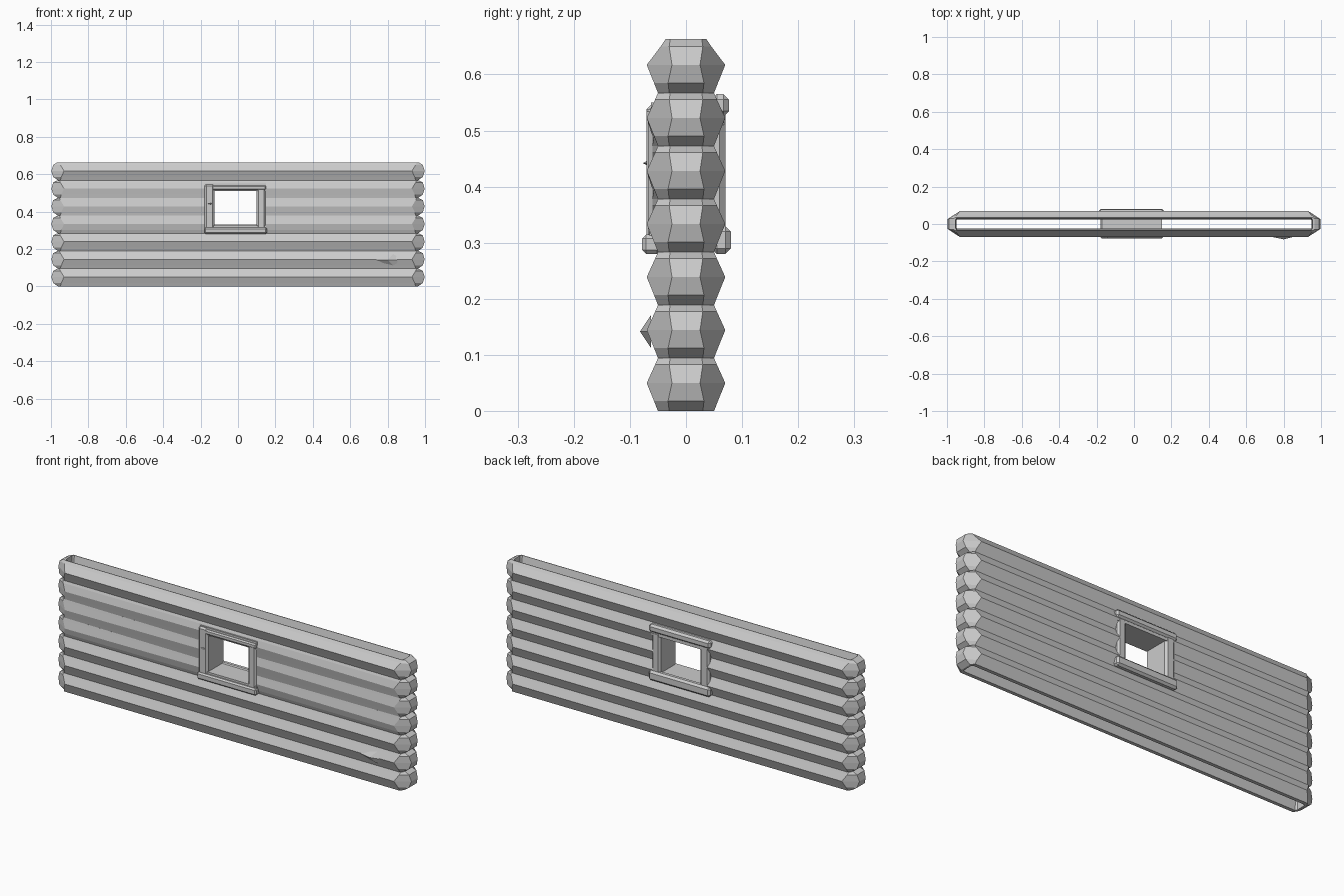
import bpy, bmesh, math
from mathutils import Vector

if "Cube" in bpy.data.objects:
    bpy.data.objects.remove(bpy.data.objects["Cube"])

PITCH, COUNT = 0.0945, 7
WIN_L, WIN_R, WIN_B, WIN_T = -0.125, 0.10, 0.325, 0.51

grey = bpy.data.materials.new("timber_grey")
grey.diffuse_color = (0.6, 0.6, 0.6, 1)
grey.use_nodes = True
grey.node_tree.nodes["Principled BSDF"].inputs["Base Color"].default_value = grey.diffuse_color


def finish(bm, name):
    bmesh.ops.recalc_face_normals(bm, faces=bm.faces)
    me = bpy.data.meshes.new(name)
    bm.to_mesh(me)
    bm.free()
    me.materials.append(grey)
    ob = bpy.data.objects.new(name, me)
    bpy.context.collection.objects.link(ob)
    return ob


def box(name, x0, x1, y0, y1, z0, z1, bevel=0.0):
    bm = bmesh.new()
    bmesh.ops.create_cube(bm, size=1)
    for v in bm.verts:
        v.co = Vector(((x0 + x1) / 2 + v.co.x * (x1 - x0),
                       (y0 + y1) / 2 + v.co.y * (y1 - y0),
                       (z0 + z1) / 2 + v.co.z * (z1 - z0)))
    if bevel:
        bmesh.ops.bevel(bm, geom=bm.edges[:], offset=bevel, segments=1,
                        affect='EDGES')
    return finish(bm, name)


def log_ring(i):
    """One hollow log course: a faceted profile swept round a long thin loop."""
    top = i == COUNT - 1
    # height, side y, side x, end y, end x, is outer
    levels = [
        (0.0, 0.050, 0.950, 0.030, 0.962, True),
        (0.018, 0.057, 0.945, 0.032, 0.988, True),
        (0.050, 0.070, 0.930, 0.025, 0.998, True),
        (0.083, 0.045 if top else 0.055, 0.950, 0.030, 0.988, True),
        (0.0965 if top else PITCH, 0.036 if top else 0.050, 0.955, 0.028, 0.965, True),
        (0.0965 if top else PITCH, 0.033, 0.948, 0.022, 0.955, False),
        (0.050, 0.023, 0.945, 0.018, 0.950, False),
        (0.0, 0.032, 0.945, 0.022, 0.952, False),
    ]
    bm = bmesh.new()
    rings = []
    for z, ys, xs, ye, xe, outer in levels:
        z += i * PITCH
        # the front grooves fade out next to the window
        yf = 0.060 if outer and 0.32 < z < 0.525 else ys
        pts = [(-xs, -ys), (-0.18, -yf), (0.15, -yf), (xs, -ys), (xe, -ye),
               (xe, ye), (xs, ys), (-xs, ys), (-xe, ye), (-xe, -ye)]
        rings.append([bm.verts.new((x, y, z)) for x, y in pts])
    n = len(rings[0])
    for a, b in zip(rings, rings[1:] + rings[:1]):
        for k in range(n):
            m = (k + 1) % n
            bm.faces.new((a[k], a[m], b[m], b[k]))
    return finish(bm, f"log_course_{i + 1}")


# stacked log courses with the window opening cut through the middle ones
logs = [log_ring(i) for i in range(COUNT)]
cutter = box("window_cutter", WIN_L - 0.02, WIN_R + 0.02, -0.2, 0.2,
             WIN_B - 0.015, WIN_T + 0.015)
cutter.hide_render = True
for ob in logs[3:6]:
    mod = ob.modifiers.new("opening", 'BOOLEAN')
    mod.operation = 'DIFFERENCE'
    mod.solver = 'EXACT'
    mod.object = cutter
    bpy.context.view_layer.objects.active = ob
    bpy.ops.object.modifier_apply(modifier=mod.name)
bpy.data.objects.remove(cutter)

# window frame: posts, then sill and lintel with projecting lips
box("left_post", -0.178, WIN_L, -0.070, 0.070, 0.30, 0.548, 0.010)
box("right_post", WIN_R, 0.148, -0.068, 0.070, 0.30, 0.53, 0.010)
box("sill", -0.17, 0.15, -0.065, 0.068, 0.29, WIN_B)
box("lintel", -0.17, 0.15, -0.062, 0.068, WIN_T, 0.55)
box("front_sill_lip", -0.18, 0.155, -0.078, -0.045, 0.28, 0.315, 0.007)
box("front_lintel_lip", -0.165, 0.15, -0.070, -0.045, WIN_T + 0.005, 0.54, 0.006)
box("back_sill_lip", -0.188, 0.16, 0.045, 0.080, 0.28, 0.33, 0.010)
box("back_lintel_lip", -0.188, 0.16, 0.045, 0.077, 0.525, 0.565, 0.010)


def knot(name, tip, base, r):
    """Small four-sided splinter standing out of the wood."""
    bm = bmesh.new()
    t = bm.verts.new(tip)
    x, y, z = base
    ring = [bm.verts.new((x + dx * r, y, z + dz * r * 0.6))
            for dx, dz in ((1, 0), (0, 1), (-2.5, 0), (0, -1))]
    for k in range(4):
        bm.faces.new((ring[k], ring[(k + 1) % 4], t))
    bm.faces.new(ring)
    return finish(bm, name)


# splinters on the lower log and on the left post
knot("log_splinter", (0.80, -0.082, 0.142), (0.83, -0.062, 0.142), 0.05)
knot("post_splinter", (-0.145, -0.077, 0.442), (-0.145, -0.066, 0.442), 0.010)
